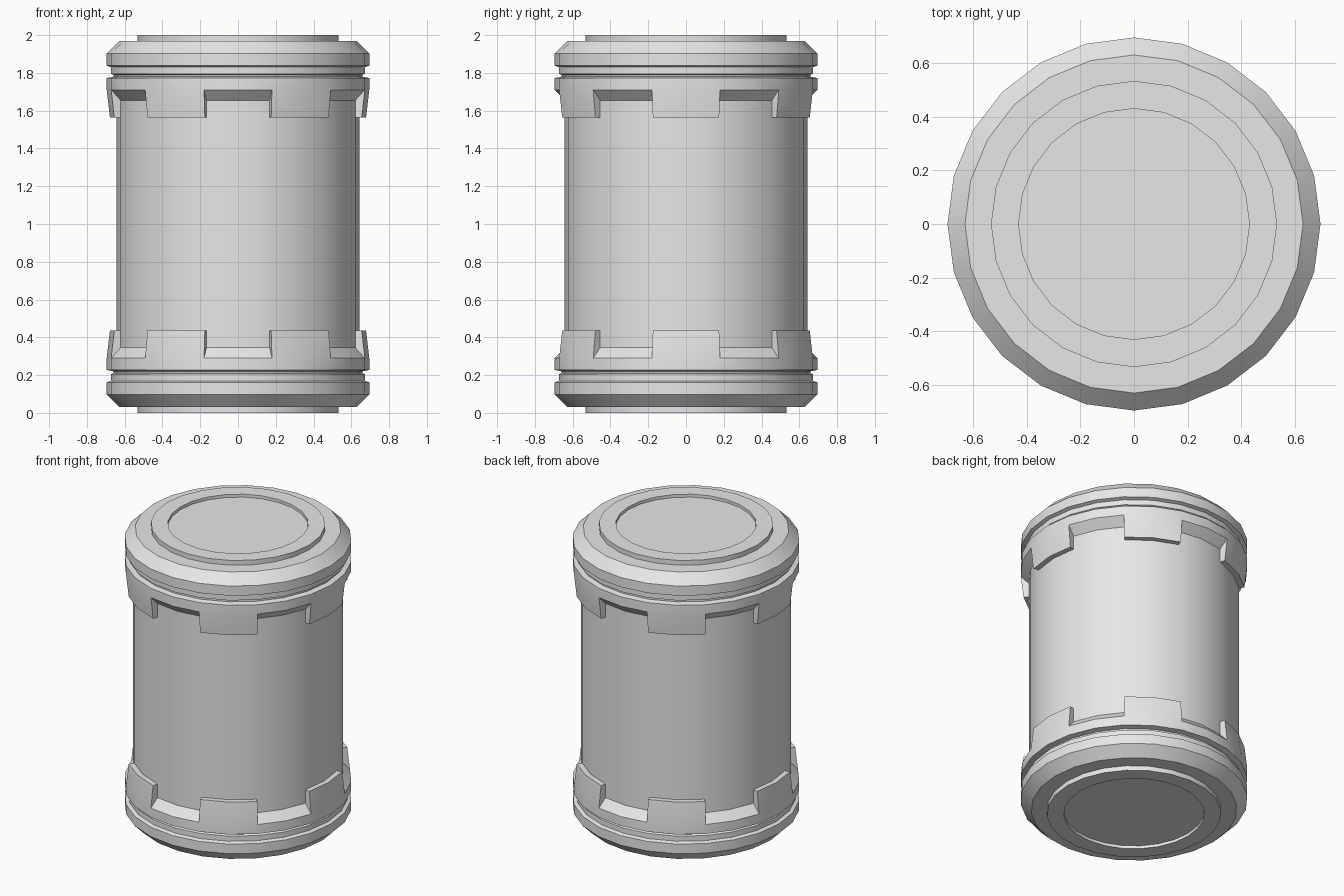
import bpy, bmesh
from math import cos, sin, pi

SIDES = 24
BODY_R = 0.643

cube = bpy.data.objects.get("Cube")
if cube:
    bpy.data.objects.remove(cube)

grey = bpy.data.materials.new("plain grey")
grey.use_nodes = True
grey.diffuse_color = (0.8, 0.8, 0.8, 1)
grey.node_tree.nodes["Principled BSDF"].inputs["Base Color"].default_value = (0.8, 0.8, 0.8, 1)


def point(i, rz):
    """Turn a (radius, height) pair to side number i."""
    a = 2 * pi * i / SIDES
    return (rz[0] * cos(a), rz[0] * sin(a), rz[1])


def add_face(bm, coords):
    bm.faces.new([bm.verts.new(c) for c in coords])


def sweep(bm, i, profile):
    """One side of a lathed profile that runs from top to bottom."""
    for upper, lower in zip(profile, profile[1:]):
        add_face(bm, [point(i, upper), point(i, lower),
                      point(i + 1, lower), point(i + 1, upper)])


def finish(bm, name):
    """Weld, mirror about the middle height and shade."""
    bmesh.ops.remove_doubles(bm, verts=bm.verts, dist=0.0005)
    mesh = bpy.data.meshes.new(name)
    bm.to_mesh(mesh)
    bm.free()
    mesh.materials.append(grey)
    obj = bpy.data.objects.new(name, mesh)
    obj.location.z = 1
    bpy.context.collection.objects.link(obj)
    mirror = obj.modifiers.new("other end", 'MIRROR')
    mirror.use_axis = (False, False, True)
    mirror.merge_threshold = 0.0005
    bpy.ops.object.select_all(action='DESELECT')
    obj.select_set(True)
    bpy.context.view_layer.objects.active = obj
    bpy.ops.object.shade_smooth_by_angle()


# Barrel wall
bm = bmesh.new()
for i in range(SIDES):
    sweep(bm, i, [(BODY_R, 0.75), (BODY_R, 0)])
finish(bm, "barrel")

# End caps: raised rim, chamfer, groove and toothed collar
rim = [(0.43, 0.98), (0.43, 1.0), (0.533, 1.0), (0.533, 0.968)]
shell = [(0.63, 0.968), (0.695, 0.903), (0.695, 0.838)]
groove = [(0.672, 0.83), (0.672, 0.795), (0.66, 0.79), (0.66, 0.78), (0.695, 0.773)]
collar = (0.695, 0.71)
tooth = [collar, (0.678, 0.563), (BODY_R, 0.563)]
notch_end = (BODY_R, 0.655)

bm = bmesh.new()
for i in range(SIDES):
    sweep(bm, i, rim + shell + groove + [collar])
    # Two sides of tooth, then two sides of notch, with a tooth facing +x
    is_tooth = (i + 1) % 4 < 2
    sweep(bm, i, tooth if is_tooth else [collar, notch_end])
    cheek = tooth + [notch_end]
    if (i + 1) % 4 == 0:
        add_face(bm, [point(i, p) for p in reversed(cheek)])
    elif (i + 1) % 4 == 2:
        add_face(bm, [point(i, p) for p in cheek])
add_face(bm, [point(i, rim[0]) for i in range(SIDES)])
finish(bm, "end_caps")
